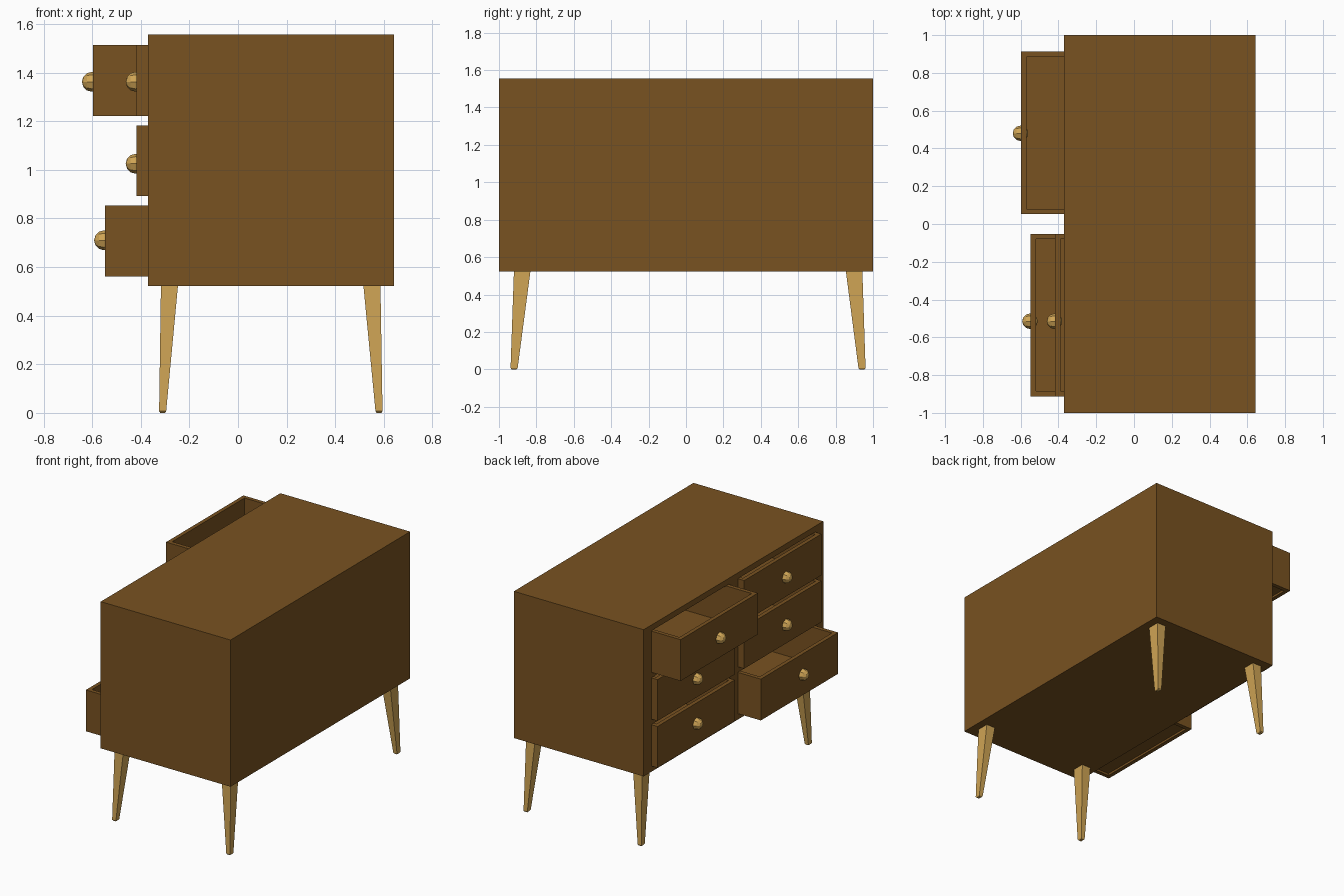
import bpy, bmesh
from mathutils import Matrix, Vector

if "Cube" in bpy.data.objects:
    bpy.data.objects.remove(bpy.data.objects["Cube"])


def material(name, rgb):
    m = bpy.data.materials.new(name)
    m.diffuse_color = (*rgb, 1)
    m.use_nodes = True
    m.node_tree.nodes["Principled BSDF"].inputs["Base Color"].default_value = m.diffuse_color
    return m


WOOD = material("dark_wood", (0.19, 0.085, 0.015))
PALE = material("pale_wood", (0.62, 0.37, 0.09))


def add_box(bm, lo, hi):
    lo, hi = Vector(lo), Vector(hi)
    size = hi - lo
    mat = Matrix.Translation((lo + hi) / 2) @ Matrix.Diagonal((*size, 1))
    bmesh.ops.create_cube(bm, size=1, matrix=mat)


def finish(bm, name, mat):
    bmesh.ops.recalc_face_normals(bm, faces=bm.faces)
    me = bpy.data.meshes.new(name)
    bm.to_mesh(me)
    bm.free()
    me.materials.append(mat)
    ob = bpy.data.objects.new(name, me)
    bpy.context.collection.objects.link(ob)
    return ob


FACE = -0.37                                   # plane of the drawer side
COLUMNS = {"a": (0.05, 0.915), "b": (-0.915, -0.05)}
ROWS = {"top": (1.22, 1.515), "middle": (0.89, 1.185), "bottom": (0.56, 0.855)}
OPEN = {("top", "a"): -0.597, ("bottom", "b"): -0.547}
KNOB_Z = {"top": 1.362, "middle": 1.025, "bottom": 0.71}

# Cabinet body with six drawer slots cut out
bm = bmesh.new()
add_box(bm, (FACE, -1, 0.522), (0.642, 1, 1.556))
body = finish(bm, "cabinet_body", WOOD)
bm = bmesh.new()
for y0, y1 in COLUMNS.values():
    for z0, z1 in ROWS.values():
        add_box(bm, (FACE - 0.1, y0, z0), (0.6, y1, z1))
cutter = finish(bm, "slot_cutter", WOOD)
cutter.hide_render = True
cutter.hide_set(True)
mod = body.modifiers.new("slots", 'BOOLEAN')
mod.operation = 'DIFFERENCE'
mod.solver = 'EXACT'
mod.object = cutter


# Open-topped drawer: four walls and a raised floor
def drawer(name, x0, y0, y1, z0, z1):
    g, t = 0.002, 0.028
    y0, y1, z0, z1 = y0 + g, y1 - g, z0 + g, z1 - g
    x1 = x0 + 0.95
    bm = bmesh.new()
    add_box(bm, (x0, y0, z0), (x0 + t, y1, z1))
    add_box(bm, (x1 - t, y0, z0), (x1, y1, z1))
    add_box(bm, (x0 + t, y0, z0), (x1 - t, y0 + t, z1))
    add_box(bm, (x0 + t, y1 - t, z0), (x1 - t, y1, z1))
    add_box(bm, (x0 + t, y0 + t, z0 + 0.015), (x1 - t, y1 - t, z0 + 0.035))
    finish(bm, name, WOOD)


# Faceted round knob with its pole facing outward
def knob(name, x, y, z):
    bm = bmesh.new()
    mat = Matrix.Translation((x, y, z)) @ Matrix.Rotation(1.5708, 4, 'Y')
    bmesh.ops.create_uvsphere(bm, u_segments=8, v_segments=6, radius=0.041, matrix=mat)
    finish(bm, name, PALE)


for row, (z0, z1) in ROWS.items():
    for col, (y0, y1) in COLUMNS.items():
        x = OPEN.get((row, col), -0.417)
        drawer(f"{row}_drawer_{col}", x, y0, y1, z0, z1)
        knob(f"{row}_knob_{col}", x - 0.004, 0.48 if col == "a" else -0.515, KNOB_Z[row])


# Splayed, tapered square leg with a chamfered foot
def leg(name, top, foot):
    rings = [(foot, 0.010, 0.013, 0), (foot, 0.0145, 0.019, 0.007), (top, 0.035, 0.044, 0.523)]
    bm = bmesh.new()
    loops = []
    for (cx, cy), hx, hy, z in rings:
        loops.append([bm.verts.new((cx + sx * hx, cy + sy * hy, z))
                      for sx, sy in ((-1, -1), (1, -1), (1, 1), (-1, 1))])
    for a, b in zip(loops, loops[1:]):
        for i in range(4):
            j = (i + 1) % 4
            bm.faces.new((a[i], a[j], b[j], b[i]))
    bm.faces.new(loops[0][::-1])
    bm.faces.new(loops[-1])
    finish(bm, name, PALE)


for xn, xt, xf in (("drawer_side", -0.282, -0.31), ("back_side", 0.551, 0.58)):
    for yn, yt, yf in (("a", 0.899, 0.941), ("b", -0.876, -0.919)):
        leg(f"{xn}_leg_{yn}", (xt, yt), (xf, yf))
